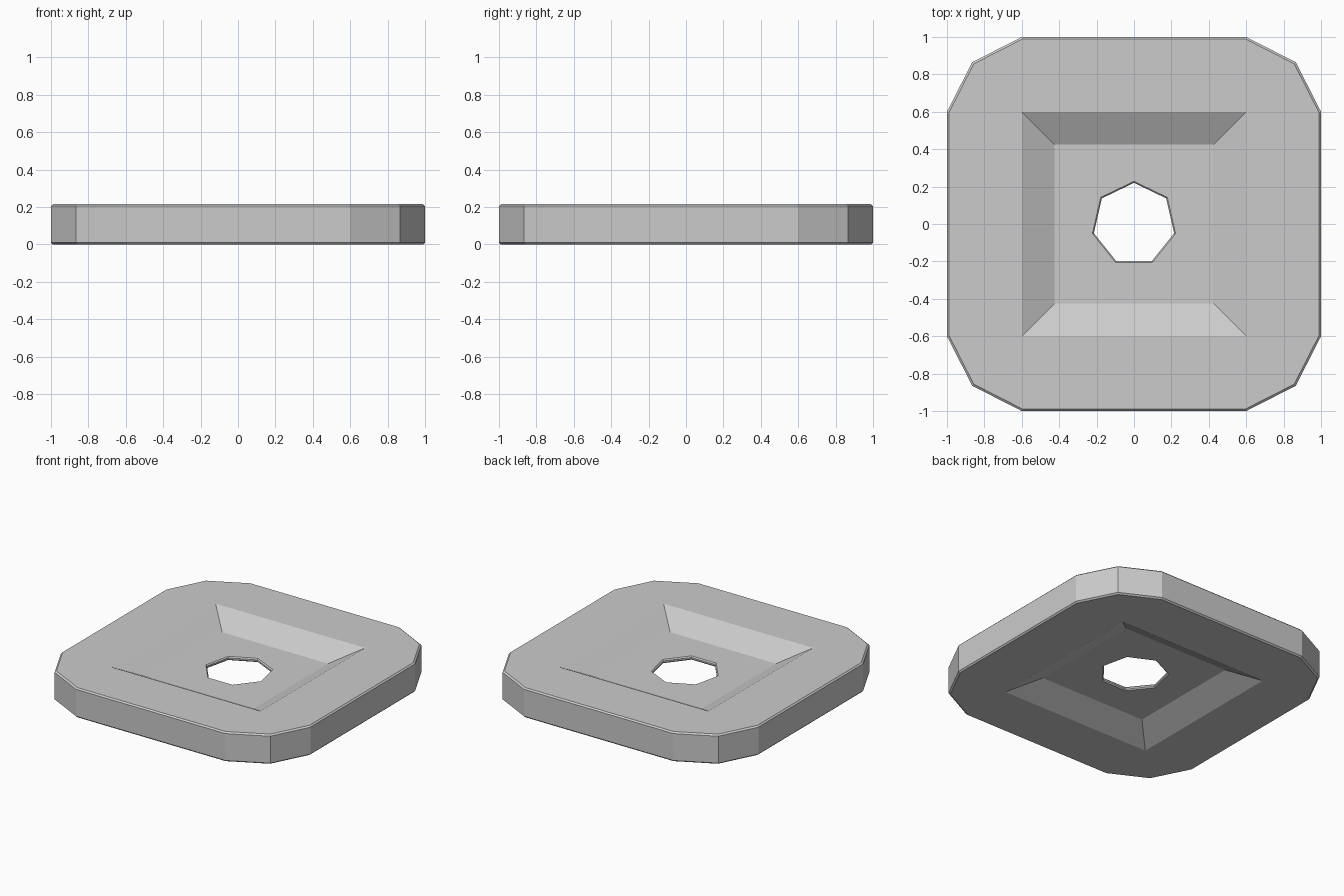
import bpy, bmesh
from math import sin, cos, pi

if "Cube" in bpy.data.objects:
    bpy.data.objects.remove(bpy.data.objects["Cube"])

HEIGHT, DEPTH, CHAMFER = 0.215, 0.094, 0.01


def loft(name, outline, levels):
    """Stack scaled copies of an outline at (scale, z) levels into a closed solid."""
    bm = bmesh.new()
    rings = [[bm.verts.new((x * s, y * s, z)) for x, y in outline] for s, z in levels]
    n = len(outline)
    for low, high in zip(rings, rings[1:]):
        for i in range(n):
            j = (i + 1) % n
            bm.faces.new((low[i], low[j], high[j], high[i]))
    bm.faces.new(rings[0][::-1])
    bm.faces.new(rings[-1])
    bmesh.ops.recalc_face_normals(bm, faces=bm.faces[:])
    mesh = bpy.data.meshes.new(name)
    bm.to_mesh(mesh)
    bm.free()
    obj = bpy.data.objects.new(name, mesh)
    bpy.context.collection.objects.link(obj)
    return obj


def cut(target, cutter):
    mod = target.modifiers.new(cutter.name, 'BOOLEAN')
    mod.operation = 'DIFFERENCE'
    mod.solver = 'EXACT'
    mod.object = cutter
    cutter.hide_render = True
    cutter.hide_set(True)


# Plate: square with two-segment corners and a fine chamfer along the rims
corner = [(1, 0.6), (0.865, 0.865), (0.6, 1)]
outline = []
for k in range(4):
    c, s = round(cos(k * pi / 2)), round(sin(k * pi / 2))
    outline += [(x * c - y * s, x * s + y * c) for x, y in corner]
plate = loft("plate", outline, [(1 - CHAMFER, 0), (1, CHAMFER),
                                (1, HEIGHT - CHAMFER), (1 - CHAMFER, HEIGHT)])

# Sloped square recesses on top and bottom, cutters continued past the faces
square = [(1, 1), (-1, 1), (-1, -1), (1, -1)]
top_floor = HEIGHT - DEPTH
cut(plate, loft("top_recess_cutter", square,
                [(0.425, top_floor), (0.775, HEIGHT + DEPTH)]))
cut(plate, loft("bottom_recess_cutter", square,
                [(0.775, -DEPTH), (0.425, DEPTH)]))

# Seven-sided hole, flared at both ends to chamfer its edges
heptagon = [(cos(pi / 2 + i * 2 * pi / 7), sin(pi / 2 + i * 2 * pi / 7)) for i in range(7)]
f = 0.008
cut(plate, loft("hole_cutter", heptagon,
                [(0.22 + 2 * f, DEPTH - f), (0.22, DEPTH + f),
                 (0.22, top_floor - f), (0.22 + 2 * f, top_floor + f)]))
